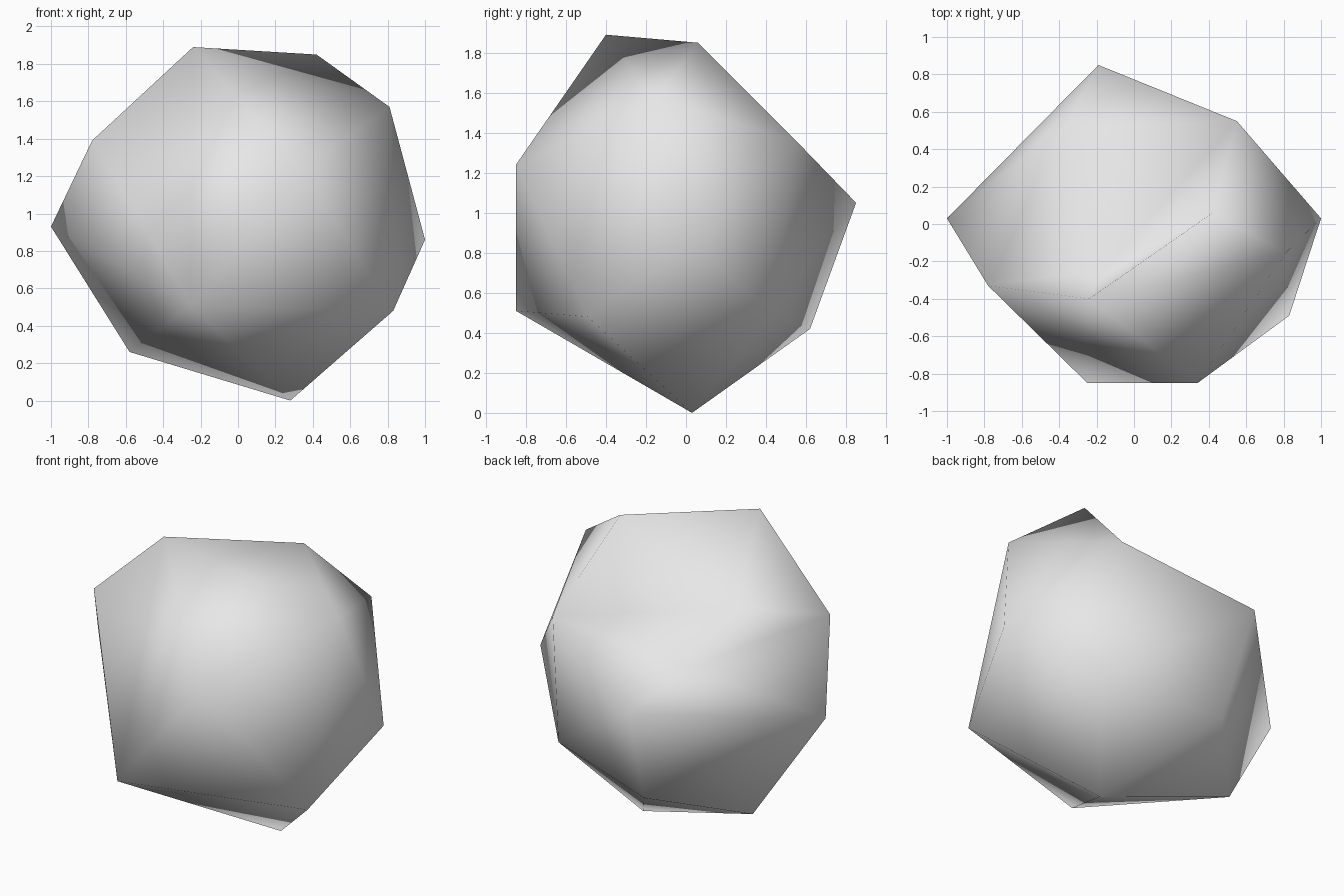
import bpy
import bmesh

cube = bpy.data.objects.get("Cube")
if cube:
    bpy.data.objects.remove(cube, do_unlink=True)

# Stone material
stone = bpy.data.materials.new("light_grey_stone")
stone.use_nodes = True
colour = (0.8, 0.8, 0.8, 1)
stone.diffuse_color = colour
stone.node_tree.nodes["Principled BSDF"].inputs["Base Color"].default_value = colour

# Corners of the boulder, named by where they sit
corners = {
    "peak": (-.24, -.40, 1.89),
    "crest": (.42, .06, 1.85),
    "shoulder": (.81, -.155, 1.57),
    "right_tip": (1, .03, .86),
    "low_front": (.83, -.49, .48),
    "foot": (.28, .03, 0),
    "low_left": (-.58, .16, .26),
    "left_tip": (-1, .03, .93),
    "left_rim": (-.78, -.33, 1.39),
    "back_tip": (-.19, .85, 1.05),
    "back_rim": (.55, .55, 1.36),
    "low_back": (-.14, .62, .42),
    "front_high": (.34, -.85, 1.24),
    "front_low": (-.25, -.85, .51),
    "back_flank": (.60, .42, .50),
    "notch_rim": (-.37, .52, 1.27),
}

# Convex body
bm = bmesh.new()
v = {name: bm.verts.new(co) for name, co in corners.items()}
bmesh.ops.convex_hull(bm, input=bm.verts[:])

# Chipped hollow in the top: open the cap and fan it down to a sunken point
rim = [v[n] for n in ("peak", "crest", "back_rim", "notch_rim", "left_rim")]
cap_zone = set(rim) | {v["back_tip"]}
cap = [f for f in bm.faces if set(f.verts) <= cap_zone]
bmesh.ops.delete(bm, geom=cap, context="FACES_ONLY")
hollow = bm.verts.new((-.16, -.24, 1.30))
for a, b in zip(rim, rim[1:] + rim[:1]):
    bm.faces.new((a, b, hollow))
gap = [e for e in bm.edges if e.is_boundary]
if gap:
    bmesh.ops.holes_fill(bm, edges=gap, sides=0)
loose = [e for e in bm.edges if not e.link_faces]
bmesh.ops.delete(bm, geom=loose, context="EDGES")
bmesh.ops.triangulate(bm, faces=bm.faces[:])
bmesh.ops.recalc_face_normals(bm, faces=bm.faces[:])
for f in bm.faces:
    f.smooth = True

# Boulder object
mesh = bpy.data.meshes.new("boulder")
bm.to_mesh(mesh)
bm.free()
mesh.materials.append(stone)
boulder = bpy.data.objects.new("boulder", mesh)
bpy.context.collection.objects.link(boulder)
